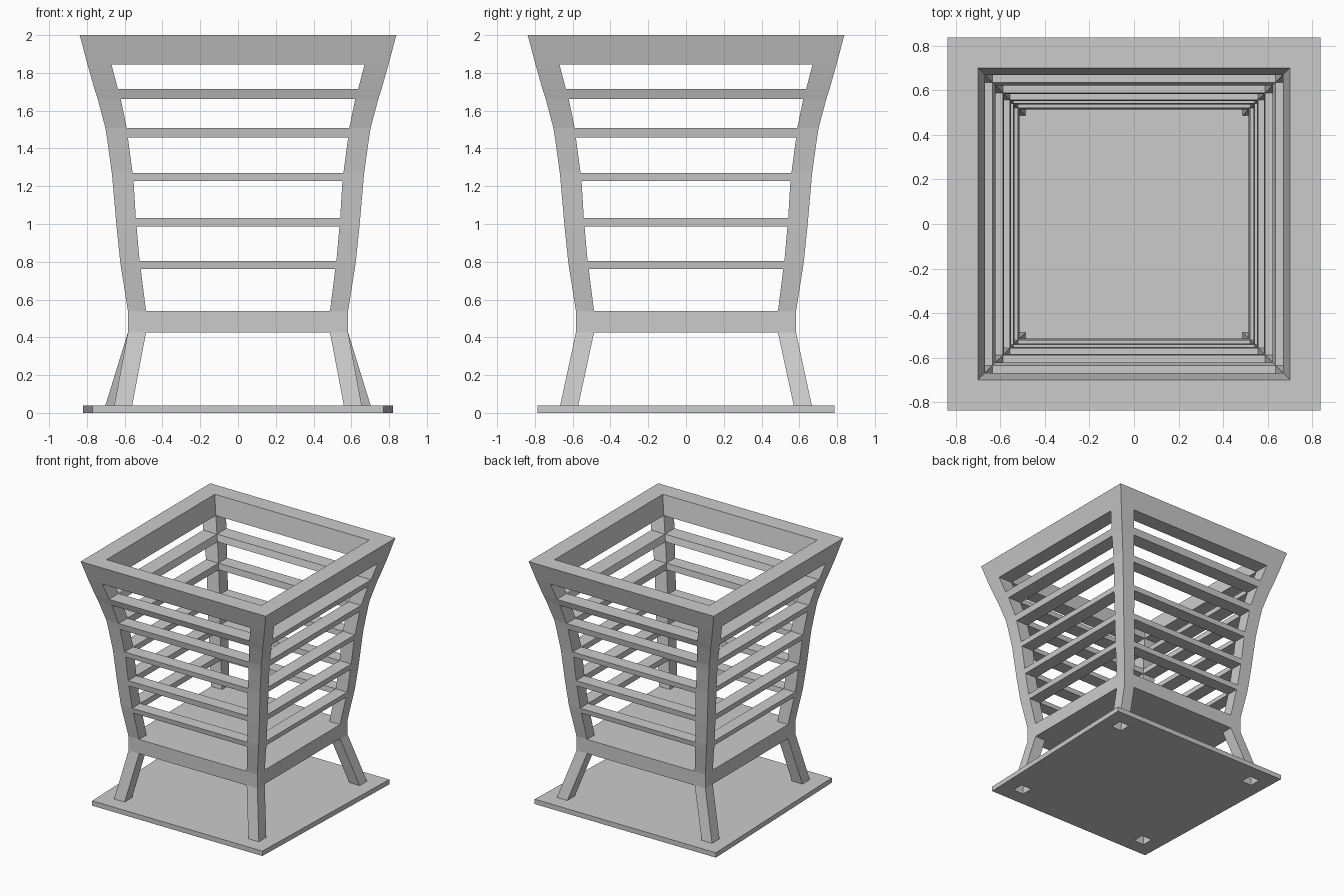
import bpy, bmesh

if "Cube" in bpy.data.objects:
    bpy.data.objects.remove(bpy.data.objects["Cube"])


def finish(name, bm):
    bmesh.ops.recalc_face_normals(bm, faces=bm.faces)
    me = bpy.data.meshes.new(name)
    bm.to_mesh(me)
    bm.free()
    ob = bpy.data.objects.new(name, me)
    bpy.context.collection.objects.link(ob)
    return ob


def loft(name, loops, capped=True):
    """Join matching loops of points, stacked bottom to top."""
    bm = bmesh.new()
    rows = [[bm.verts.new(p) for p in loop] for loop in loops]
    n = len(rows[0])
    for a, b in zip(rows, rows[1:]):
        for i in range(n):
            j = (i + 1) % n
            bm.faces.new((a[i], a[j], b[j], b[i]))
    if capped:
        bm.faces.new(rows[0])
        bm.faces.new(rows[-1])
    return finish(name, bm)


# Basket profile: height, outer half width, inner half width
levels = [(0.425, .583, .487), (0.54, .583, .487), (0.762, .618, .515),
          (0.803, .624, .521), (0.987, .643, .537), (1.032, .647, .541),
          (1.228, .664, .553), (1.27, .668, .558), (1.458, .694, .583),
          (1.508, .702, .589), (1.662, .743, .621), (1.715, .760, .636),
          (1.845, .797, .67), (2.0, .838, .70)]


def solid(i, j, k):
    """Cell test: corners are posts, even layers are slats, layer 0 is the floor."""
    if not (0 <= i < 3 and 0 <= j < 3 and 0 <= k < len(levels) - 1):
        return False
    if i != 1 and j != 1:
        return True
    if i == 1 and j == 1:
        return k == 0
    return k % 2 == 0


# Slatted basket: skin of the filled cells
bm = bmesh.new()
cache = {}


def vert(i, j, k):
    if (i, j, k) not in cache:
        z, o, n = levels[k]
        w = (-o, -n, n, o)
        cache[i, j, k] = bm.verts.new((w[i], w[j], z))
    return cache[i, j, k]


for k in range(len(levels) - 1):
    for i in range(3):
        for j in range(3):
            if not solid(i, j, k):
                continue
            for axis in range(3):
                for side in (0, 1):
                    near = [i, j, k]
                    near[axis] += 2 * side - 1
                    if solid(*near):
                        continue
                    quad = []
                    for u, v in ((0, 0), (1, 0), (1, 1), (0, 1)):
                        c = [i, j, k]
                        c[axis] += side
                        c[(axis + 1) % 3] += u
                        c[(axis + 2) % 3] += v
                        quad.append(vert(*c))
                    bm.faces.new(quad)
finish("slatted_basket", bm)

# Base plate, slightly narrower at the front
plate = [(-.77, -.785), (.77, -.785), (.82, .785), (-.82, .785)]
base = loft("base_plate", [[(x, y, z) for x, y in plate] for z in (0, .04)])


# Splayed legs; the rear pair spreads wider
def square(x0, x1, y0, y1, z, sx, sy):
    return [(sx * x, sy * y, z) for x, y in ((x0, y0), (x1, y0), (x1, y1), (x0, y1))]


for sy, label, x0, x1 in ((-1, "front", .56, .655), (1, "rear", .608, .702)):
    for sx, side in ((-1, "left"), (1, "right")):
        foot = (x0, x1, .57, .666)
        top = square(.487, .583, .487, .583, .425, sx, sy)
        loft(f"{label}_{side}_leg", [square(*foot, .04, sx, sy), top], capped=False)
        # Open socket in the plate under each hollow leg
        cut = loft(f"{label}_{side}_socket_cutter",
                   [square(*foot, z, sx, sy) for z in (-.1, .1)])
        cut.hide_render = True
        cut.hide_viewport = True
        mod = base.modifiers.new("socket", 'BOOLEAN')
        mod.operation = 'DIFFERENCE'
        mod.solver = 'EXACT'
        mod.object = cut
